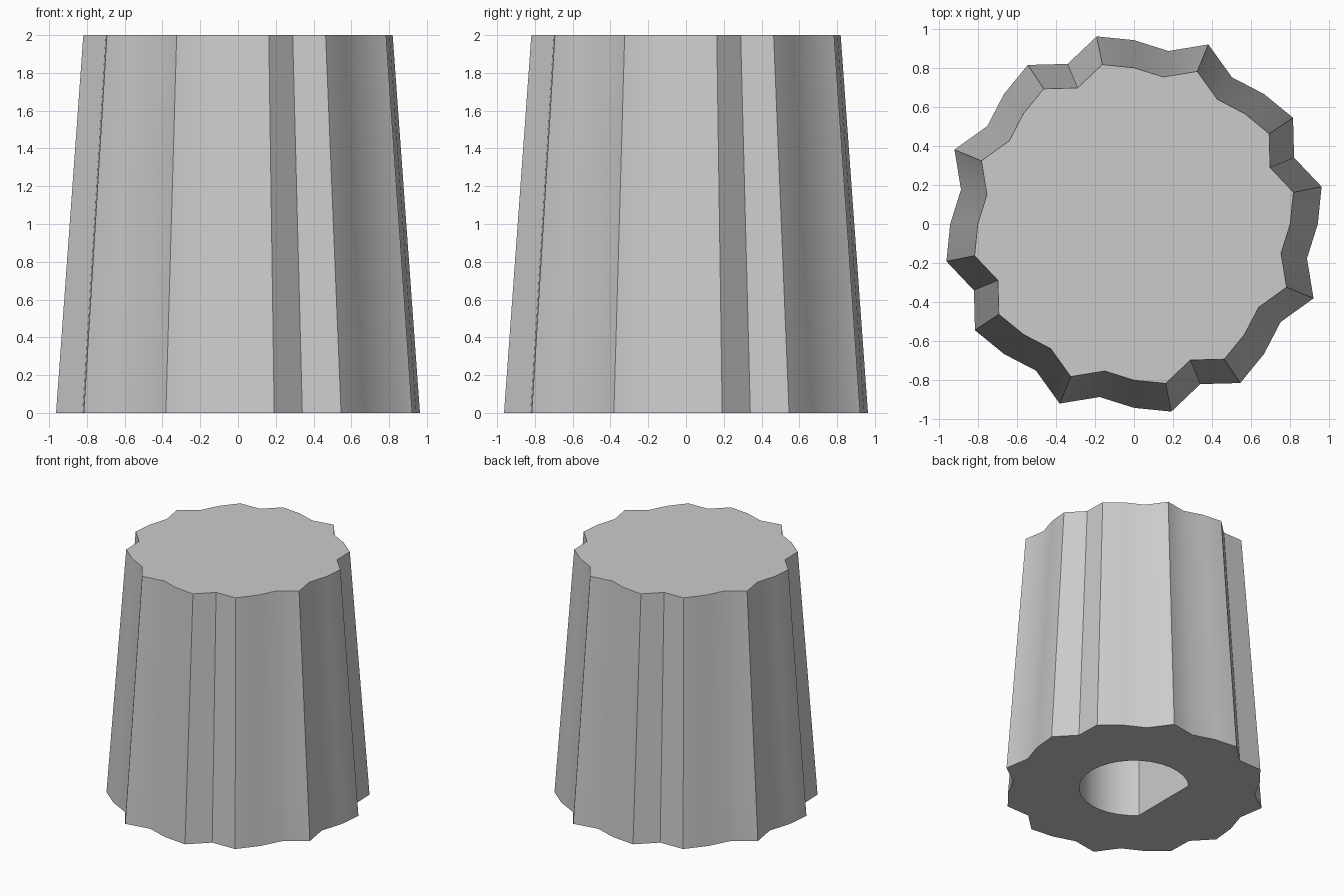
import bpy, bmesh
from math import sin, cos, pi, radians

cube = bpy.data.objects.get("Cube")
if cube:
    bpy.data.objects.remove(cube)

SIDES = 32
HEIGHT = 2.0
HOLE_DEPTH = 1.4


def fluted(a):
    """Wavy grip outline: twelve ripples round the knob."""
    return 0.944 + 0.054 * sin(12 * a)


def d_shape(a):
    """Round shaft hole with one flat on the -x side."""
    return min(0.41, 0.29 / -cos(a)) if cos(a) < -0.1 else 0.41


def ring(bm, radius, z, scale=1.0):
    angles = [2 * pi * i / SIDES for i in range(SIDES)]
    return [bm.verts.new((scale * radius(a) * cos(a), scale * radius(a) * sin(a), z))
            for a in angles]


def bridge(bm, low, high):
    for i in range(SIDES):
        j = (i + 1) % SIDES
        bm.faces.new((low[i], low[j], high[j], high[i]))


# Plain grey plastic
grey = bpy.data.materials.new("grey plastic")
grey.use_nodes = True
colour = (0.6, 0.6, 0.6, 1)
grey.diffuse_color = colour
grey.node_tree.nodes["Principled BSDF"].inputs["Base Color"].default_value = colour

# Tapered knob: hole end, hole wall, underside, grip wall, top cap
bm = bmesh.new()
rings = [ring(bm, d_shape, HOLE_DEPTH), ring(bm, d_shape, 0),
         ring(bm, fluted, 0), ring(bm, fluted, HEIGHT, 0.85)]
for low, high in zip(rings, rings[1:]):
    bridge(bm, low, high)
bm.faces.new(rings[0][::-1])
bm.faces.new(rings[-1])
bmesh.ops.recalc_face_normals(bm, faces=bm.faces)

mesh = bpy.data.meshes.new("knob")
bm.to_mesh(mesh)
bm.free()
mesh.materials.append(grey)
knob = bpy.data.objects.new("knob", mesh)
bpy.context.collection.objects.link(knob)

# Soft flutes with crisp ridges
bpy.context.view_layer.objects.active = knob
knob.select_set(True)
bpy.ops.object.shade_smooth_by_angle(angle=radians(30))
